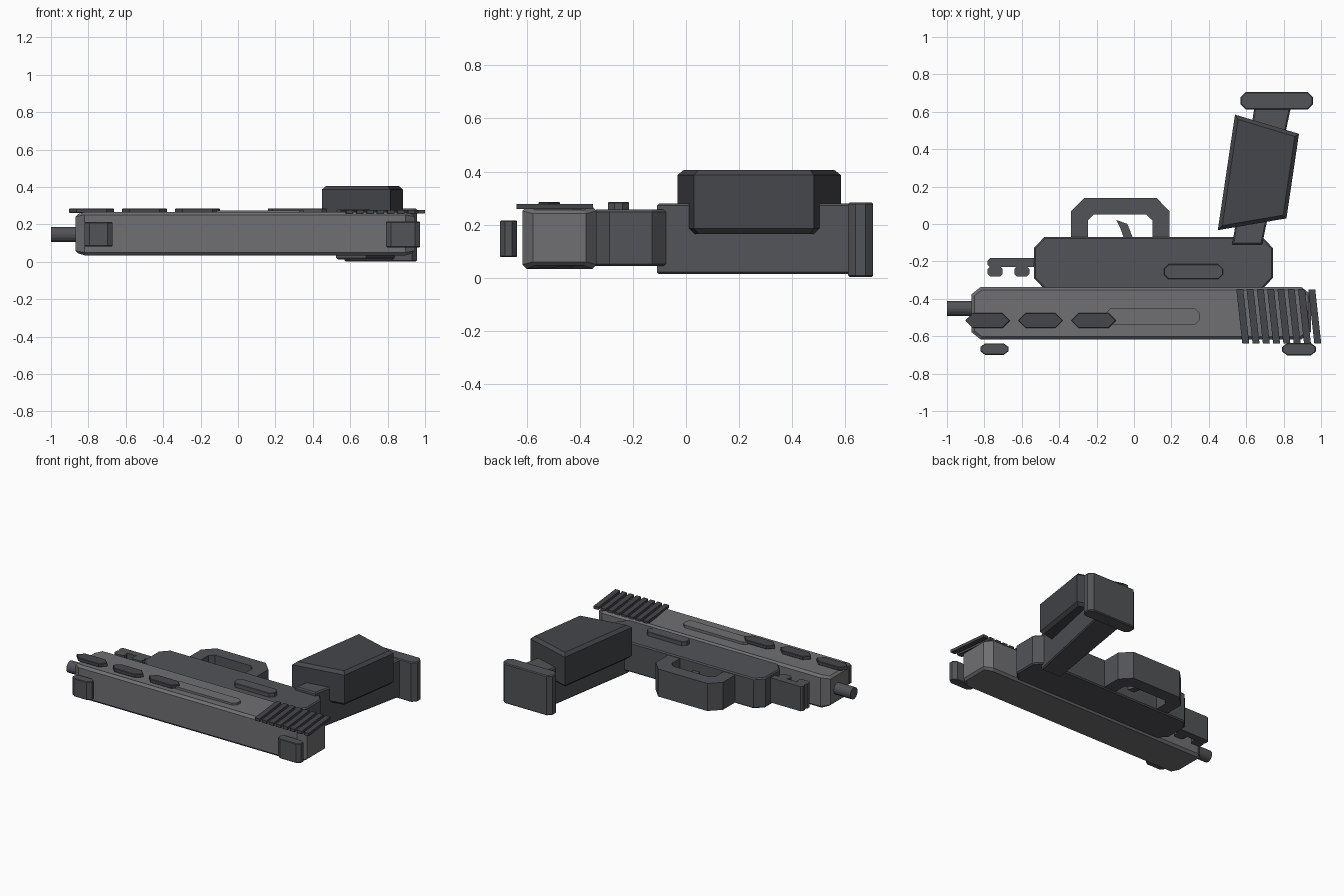
import bpy, bmesh


def material(name, r, g, b):
    m = bpy.data.materials.new(name)
    m.diffuse_color = (r, g, b, 1)
    return m


STEEL = material("steel", 0.16, 0.16, 0.17)
BODY = material("body", 0.085, 0.087, 0.095)
DARK = material("dark", 0.06, 0.062, 0.07)


def prism(name, pts, z0, z1, bevel=0.0, mat=BODY):
    """Extrude an XY outline from z0 to z1, optionally with flat chamfers."""
    bm = bmesh.new()
    face = bm.faces.new([bm.verts.new((x, y, z0)) for x, y in pts])
    ext = bmesh.ops.extrude_face_region(bm, geom=[face])
    for v in ext["geom"]:
        if isinstance(v, bmesh.types.BMVert):
            v.co.z = z1
    bmesh.ops.recalc_face_normals(bm, faces=bm.faces[:])
    if bevel:
        rim = [e for e in bm.edges if abs(e.verts[0].co.z - e.verts[1].co.z) < 1e-6]
        bmesh.ops.bevel(bm, geom=rim, offset=bevel, segments=1, affect='EDGES')
    me = bpy.data.meshes.new(name)
    bm.to_mesh(me)
    bm.free()
    me.materials.append(mat)
    ob = bpy.data.objects.new(name, me)
    bpy.context.collection.objects.link(ob)
    return ob


def octagon(x0, x1, y0, y1, cx, cy):
    """Rectangle outline with corners cut by cx, cy."""
    return [(x0 + cx, y0), (x1 - cx, y0), (x1, y0 + cy), (x1, y1 - cy),
            (x1 - cx, y1), (x0 + cx, y1), (x0, y1 - cy), (x0, y0 + cy)]


# Upper slide, its ends tapering slightly, and barrel
slide = prism("slide", octagon(-0.87, 0.945, -0.617, -0.337, 0.05, 0.04),
              0.033, 0.267, 0.016, STEEL)
for v in slide.data.vertices:
    if v.co.x < -0.84 or v.co.x > 0.915:
        v.co.z = 0.15 + (v.co.z - 0.15) * 0.9
bpy.ops.mesh.primitive_cylinder_add(vertices=16, radius=0.041, depth=0.2,
                                    location=(-0.9, -0.452, 0.146),
                                    rotation=(0, 1.570796, 0))
barrel = bpy.context.object
barrel.name = "barrel"
barrel.data.materials.append(BODY)

# Frame
prism("frame", octagon(-0.535, 0.742, -0.347, -0.07, 0.055, 0.058), 0.043, 0.256, 0.008)

# Grip core, bulky grip cover and base pad
prism("grip_core", [(0.525, -0.11), (0.685, -0.11), (0.84, 0.63), (0.645, 0.63)],
      0.013, 0.279, 0.008)
prism("grip_cover", [(0.448, -0.033), (0.815, 0.03), (0.882, 0.482), (0.54, 0.585)],
      0.165, 0.406, 0.02, DARK)
prism("base_pad", octagon(0.57, 0.957, 0.612, 0.706, 0.028, 0.028), 0.002, 0.284, 0.006)

# Trigger guard and trigger
prism("trigger_guard",
      [(-0.337, -0.09), (-0.247, -0.09), (-0.247, 0.02), (-0.215, 0.05),
       (0.065, 0.05), (0.098, 0.02), (0.098, -0.09), (0.19, -0.09),
       (0.19, 0.068), (0.12, 0.14), (-0.265, 0.14), (-0.337, 0.068)], 0.05, 0.245)
prism("trigger", [(-0.05, -0.09), (0.0, -0.09), (-0.035, 0.0), (-0.095, 0.022),
                  (-0.07, -0.03)], 0.105, 0.19)

# Accessory rail under the muzzle
prism("rail", octagon(-0.782, -0.5, -0.23, -0.182, 0.012, 0.012), 0.06, 0.235)
for i, x in enumerate((-0.782, -0.64)):
    prism(f"rail_tooth_{i + 1}", octagon(x, x + 0.08, -0.28, -0.228, 0.012, 0.012),
          0.06, 0.235)

# Sights, standing just off the slide
prism("front_sight", octagon(-0.822, -0.67, -0.7, -0.638, 0.027, 0.02), 0.083, 0.212, 0.004)
prism("rear_sight", octagon(0.792, 0.973, -0.702, -0.637, 0.027, 0.02), 0.077, 0.215, 0.004)

# Slanted rear serrations
for i in range(8):
    x = 0.547 + i * 0.055
    prism(f"serration_{i + 1}", [(x + 0.032, -0.639), (x + 0.069, -0.639),
                                 (x + 0.037, -0.35), (x, -0.35)], 0.258, 0.278, mat=DARK)

# Hexagonal side plates
for i, x in enumerate((-0.903, -0.62, -0.336)):
    prism(f"side_plate_{i + 1}", [(x, -0.516), (x + 0.04, -0.556), (x + 0.2, -0.556),
                                  (x + 0.24, -0.516), (x + 0.2, -0.476),
                                  (x + 0.04, -0.476)], 0.26, 0.285, 0.003, DARK)

# Ejection port strip and slide release
prism("ejection_port", octagon(-0.15, 0.352, -0.536, -0.453, 0.022, 0.022),
      0.255, 0.274, mat=STEEL)
prism("slide_release", octagon(0.16, 0.475, -0.295, -0.215, 0.025, 0.025), 0.25, 0.285, 0.003)
